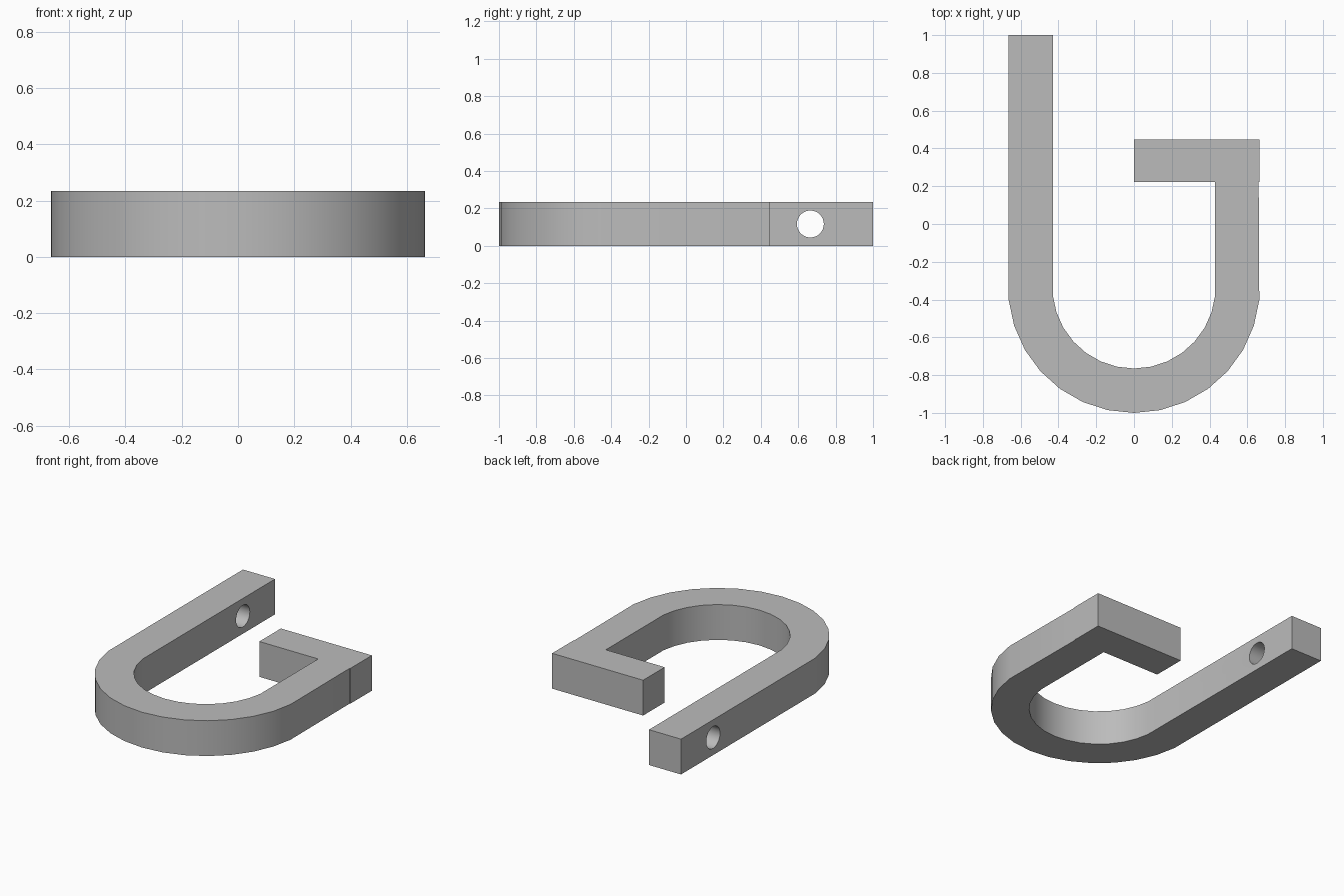
import bpy, bmesh, math
from mathutils import Matrix

if "Cube" in bpy.data.objects:
    bpy.data.objects.remove(bpy.data.objects["Cube"], do_unlink=True)

HEIGHT = 0.233
CENTRE_Y = -0.333
OUTER, INNER = 0.667, 0.432

grey = bpy.data.materials.new("plain grey")
grey.use_nodes = True
colour = (0.5, 0.5, 0.5, 1)
grey.diffuse_color = colour
grey.node_tree.nodes["Principled BSDF"].inputs["Base Color"].default_value = colour


def arc(radius):
    """Lower half bend, running from the left arm to the right arm."""
    angles = [math.radians(a) for a in range(186, 355, 12)]
    return [(radius * math.cos(a), CENTRE_Y + radius * math.sin(a)) for a in angles]


def make_object(name, bm):
    bmesh.ops.recalc_face_normals(bm, faces=bm.faces)
    mesh = bpy.data.meshes.new(name)
    bm.to_mesh(mesh)
    bm.free()
    mesh.materials.append(grey)
    obj = bpy.data.objects.new(name, mesh)
    bpy.context.collection.objects.link(obj)
    return obj


# Hook body: long arm, round bend, short arm and inward-turned tip
outline = [(-0.664, 1.0)] + arc(OUTER)
outline += [(0.66, 0.222), (0.664, 0.222), (0.664, 0.447), (0, 0.447), (0, 0.222), (0.43, 0.222)]
outline += arc(INNER)[::-1] + [(-0.43, 1.0)]
bm = bmesh.new()
face = bm.faces.new([bm.verts.new((x, y, 0)) for x, y in outline])
extruded = bmesh.ops.extrude_face_region(bm, geom=[face])["geom"]
top = [v for v in extruded if isinstance(v, bmesh.types.BMVert)]
bmesh.ops.translate(bm, verts=top, vec=(0, 0, HEIGHT))
hook = make_object("hook_body", bm)

# Round hole across the long arm
bm = bmesh.new()
place = Matrix.Translation((-0.547, 0.665, HEIGHT / 2)) @ Matrix.Rotation(math.pi / 2, 4, 'Y')
bmesh.ops.create_cone(bm, cap_ends=True, segments=32, radius1=0.072, radius2=0.072,
                      depth=0.5, matrix=place)
cutter = make_object("hole_cutter", bm)
cutter.hide_render = True

drill = hook.modifiers.new("hole", 'BOOLEAN')
drill.operation = 'DIFFERENCE'
drill.solver = 'EXACT'
drill.object = cutter
bpy.ops.object.select_all(action='DESELECT')
hook.select_set(True)
bpy.context.view_layer.objects.active = hook
bpy.ops.object.modifier_apply(modifier=drill.name)
bpy.data.objects.remove(cutter, do_unlink=True)

# Smooth bend and hole, crisp corners
bpy.ops.object.shade_smooth_by_angle(angle=math.radians(30))
